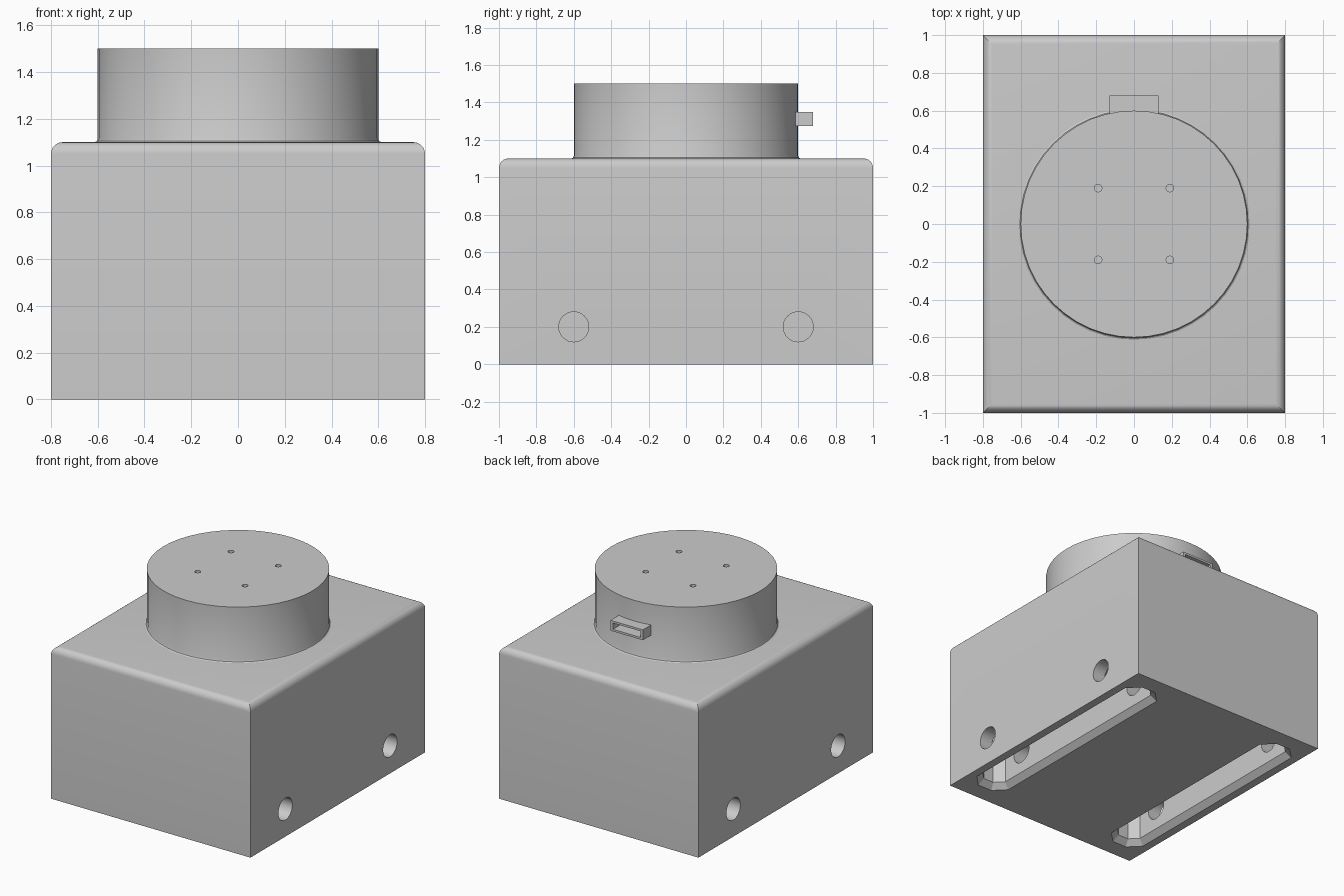
import bpy, bmesh, math
from mathutils import Matrix, Vector

old = bpy.data.objects.get("Cube")
if old:
    bpy.data.objects.remove(old, do_unlink=True)

GREY = (0.6, 0.6, 0.6, 1)
grey = bpy.data.materials.new("plain grey")
grey.use_nodes = True
grey.diffuse_color = GREY
grey.node_tree.nodes["Principled BSDF"].inputs["Base Color"].default_value = GREY


def finish(bm, name):
    bmesh.ops.recalc_face_normals(bm, faces=bm.faces)
    mesh = bpy.data.meshes.new(name)
    bm.to_mesh(mesh)
    bm.free()
    mesh.materials.append(grey)
    obj = bpy.data.objects.new(name, mesh)
    bpy.context.collection.objects.link(obj)
    return obj


def block(name, low, high, pick=None, width=0, segments=1):
    """Box between two corners; edges chosen by pick are bevelled."""
    low, high = Vector(low), Vector(high)
    bm = bmesh.new()
    bmesh.ops.create_cube(bm, size=1)
    for v in bm.verts:
        v.co = (low + high) / 2 + v.co * (high - low)
    if pick:
        edges = [e for e in bm.edges if pick(*(v.co for v in e.verts))]
        bmesh.ops.bevel(bm, geom=edges, offset=width, segments=segments,
                        profile=0.5, affect='EDGES')
    return finish(bm, name)


def lathe(name, profile, sides, matrix=Matrix()):
    """Closed turned solid from (radius, height) pairs."""
    bm = bmesh.new()
    rings = [[bm.verts.new((r * math.cos(a), r * math.sin(a), z))
              for a in (math.tau * i / sides for i in range(sides))]
             for r, z in profile]
    for a, b in zip(rings, rings[1:]):
        for i in range(sides):
            j = (i + 1) % sides
            bm.faces.new((a[i], a[j], b[j], b[i]))
    bm.faces.new(rings[0][::-1])
    bm.faces.new(rings[-1])
    bm.transform(matrix)
    return finish(bm, name)


def slot_cutter(x):
    """Long slot with clipped corners, flaring out at the mouth."""
    bm = bmesh.new()
    rings = []
    for z, inset in ((-0.04, -0.04), (0.04, 0.04), (0.4, 0.04)):
        w, l, c = 0.14 - inset, 0.87 - inset, 0.082 - inset * 0.586
        corner = [(w, l - c), (w - c, l)]
        pts = (corner + [(-a, b) for a, b in corner[::-1]]
               + [(-a, -b) for a, b in corner]
               + [(a, -b) for a, b in corner[::-1]])
        rings.append([bm.verts.new((x + a, b, z)) for a, b in pts])
    for a, b in zip(rings, rings[1:]):
        for i in range(len(a)):
            j = (i + 1) % len(a)
            bm.faces.new((a[i], a[j], b[j], b[i]))
    bm.faces.new(rings[0][::-1])
    bm.faces.new(rings[-1])
    return finish(bm, "slot_cutter")


def cut(target, cutter):
    mod = target.modifiers.new("cut", 'BOOLEAN')
    mod.operation, mod.solver, mod.object = 'DIFFERENCE', 'EXACT', cutter
    cutter.hide_render = True
    bpy.context.view_layer.objects.active = target
    bpy.ops.object.modifier_apply(modifier=mod.name)
    bpy.data.objects.remove(cutter, do_unlink=True)


# Main body with rounded top edges
body = block("body", (-0.8, -1, 0), (0.8, 1, 1.1),
             lambda a, b: min(a.z, b.z) > 1, 0.05, 6)

# Underside slots and the side bolt holes crossing them
for side in (-1, 1):
    cut(body, slot_cutter(side * 0.6))
    for y in (-0.6, 0.6):
        place = Matrix.Translation((0, y, 0.2)) @ Matrix.Rotation(side * math.pi / 2, 4, 'Y')
        cut(body, lathe("bolt_cutter", [(0.08, 0.3), (0.08, 0.9)], 32, place))

# Round turret with a small fillet at its foot
turret = lathe("turret", [(0.612, 1.095), (0.612, 1.1), (0.604, 1.105),
                          (0.6, 1.115), (0.6, 1.5)], 48)

# Four screw holes in the turret top
for x in (-0.19, 0.19):
    for y in (-0.19, 0.19):
        cut(turret, lathe("screw_cutter", [(0.02, 1.3), (0.02, 1.6)], 16,
                          Matrix.Translation((x, y, 0))))

# Open socket frame on the back of the turret
socket = block("socket_frame", (-0.13, 0.56, 1.275), (0.13, 0.68, 1.35))
cut(socket, block("socket_cutter", (-0.11, 0.5, 1.29), (0.11, 0.8, 1.335)))

# Smooth curved faces, keep sharp edges
for obj in (body, turret, socket):
    bpy.ops.object.select_all(action='DESELECT')
    obj.select_set(True)
    bpy.context.view_layer.objects.active = obj
    bpy.ops.object.shade_smooth_by_angle(angle=math.radians(30))
